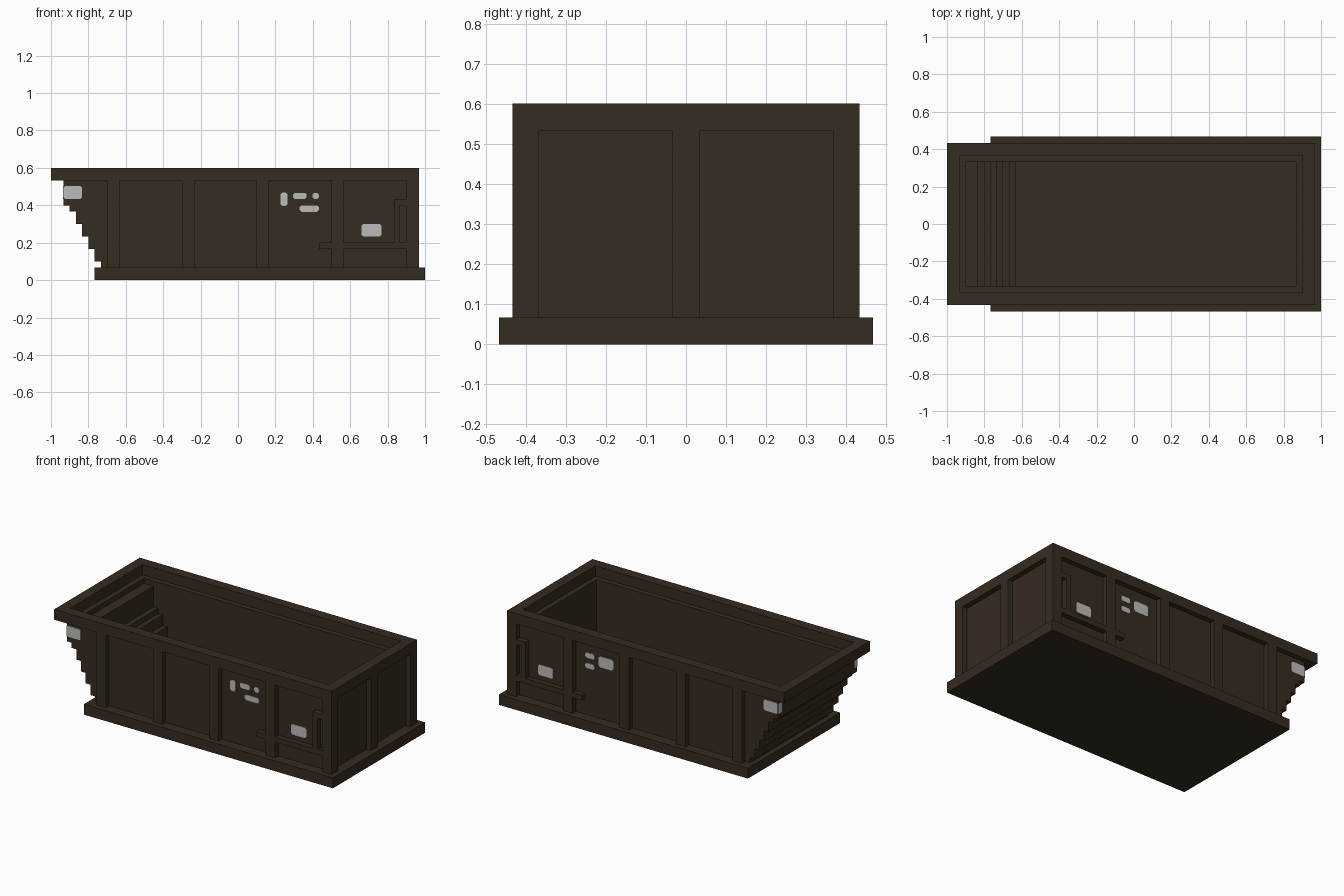
import bpy, bmesh

cube = bpy.data.objects.get("Cube")
if cube:
    bpy.data.objects.remove(cube, do_unlink=True)

U = 1 / 30  # all structural sizes are whole multiples of this step


def material(name, rgb):
    m = bpy.data.materials.new(name)
    m.use_nodes = True
    m.diffuse_color = (*rgb, 1)
    bsdf = m.node_tree.nodes["Principled BSDF"]
    bsdf.inputs["Base Color"].default_value = (*rgb, 1)
    bsdf.inputs["Roughness"].default_value = 0.9
    return m


BROWN = material("dark_brown_steel", (0.036, 0.025, 0.014))
GREY = material("pale_grey_label", (0.50, 0.50, 0.49))


def prism(name, pts, y0, y1, mat=BROWN, mirror=False):
    """Extrude an x-z outline (in U) from y0 to y1 (in U)."""
    bm = bmesh.new()
    face = bm.faces.new([bm.verts.new((x * U, y0 * U, z * U)) for x, z in pts])
    new = bmesh.ops.extrude_face_region(bm, geom=[face])["geom"]
    bmesh.ops.translate(bm, vec=(0, (y1 - y0) * U, 0),
                        verts=[v for v in new if isinstance(v, bmesh.types.BMVert)])
    bmesh.ops.recalc_face_normals(bm, faces=bm.faces)
    mesh = bpy.data.meshes.new(name)
    bm.to_mesh(mesh)
    bm.free()
    mesh.materials.append(mat)
    ob = bpy.data.objects.new(name, mesh)
    bpy.context.collection.objects.link(ob)
    if mirror:
        mod = ob.modifiers.new("Mirror", "MIRROR")
        mod.use_axis = (False, True, False)


def box(name, x0, x1, y0, y1, z0, z1, mat=BROWN, mirror=False):
    prism(name, [(x0, z0), (x1, z0), (x1, z1), (x0, z1)], y0, y1, mat, mirror)


def stairs(start, steps):
    """Outline climbing from start; each step is (new x, new z)."""
    pts = [start]
    for nx, nz in steps:
        if nx != pts[-1][0]:
            pts.append((nx, pts[-1][1]))
        pts.append((nx, nz))
    return pts


# Base plate
box("base_plate", -23, 30, -14, 14, 0, 2)

# Stepped outer edge of the sloping end, bottom to top
outer = stairs((-22, 2), [(-22, 3), (-23, 5), (-24, 7), (-25, 9),
                          (-26, 11), (-27, 12), (-28, 16)])
# Stepped inner face of the sloping end, bottom to top
inner = stairs((-19, 2), [(-19, 3), (-20, 4), (-21, 6), (-22, 8),
                          (-23, 10), (-24, 11), (-25, 15), (-27, 16)])

# Container walls
prism("side_wall", outer + [(28, 16), (28, 2)], -12, -10, mirror=True)
prism("stepped_end_wall", outer + inner[::-1], -10, 10)
box("flat_end_wall", 26, 28, -10, 10, 2, 16)

# Posts along both sides, at the corners and in the middle of the flat end
for i, x in enumerate((-21, -9, 3, 15)):
    box(f"side_post_{i + 1}", x, x + 2, -13, -12, 2, 16, mirror=True)
box("corner_post", 27, 29, -13, -11, 2, 16, mirror=True)
box("end_post", 28, 29, -1, 1, 2, 16)

# Top rim
box("side_rim", -30, 29, -13, -11, 16, 18, mirror=True)
box("stepped_end_rim", -30, -28, -11, 11, 16, 18)
box("flat_end_rim", 27, 29, -11, 11, 16, 18)

# Locking bars near the flat end
box("lock_bar_stub", 13, 15, -13, -12, 5, 6, mirror=True)
box("lock_bar", 17, 27, -13, -12, 5, 6, mirror=True)
prism("lock_handle", [(25, 6), (26, 6), (26, 12), (27, 12), (27, 13), (25, 13)],
      -13, -12, mirror=True)


def label(name, x0, x1, z0, z1, side):
    """Thin plate with clipped corners on a side wall."""
    c = 0.01
    pts = [(x0 + c, z0), (x1 - c, z0), (x1, z0 + c), (x1, z1 - c),
           (x1 - c, z1), (x0 + c, z1), (x0, z1 - c), (x0, z0 + c)]
    prism(name, [(x / U, z / U) for x, z in pts], side * 12, side * 12.1, GREY)


# Labels: front side, then back side
front = [(.227, .265, .397, .468), (.295, .367, .433, .467), (.397, .433, .433, .467),
         (.33, .433, .365, .4), (.66, .767, .232, .3), (-.933, -.833, .433, .503)]
back = [(.233, .337, .397, .467), (.367, .433, .433, .467), (.367, .433, .367, .4),
        (.66, .767, .232, .3), (-.933, -.833, .433, .503)]
for side, tag, spots in ((-1, "front", front), (1, "back", back)):
    for i, s in enumerate(spots):
        label(f"{tag}_label_{i + 1}", *s, side)

# Grey returns where the end labels wrap round the wall edge
box("label_edge", -28.1, -28, -12, -11, 13, 15, GREY, mirror=True)
